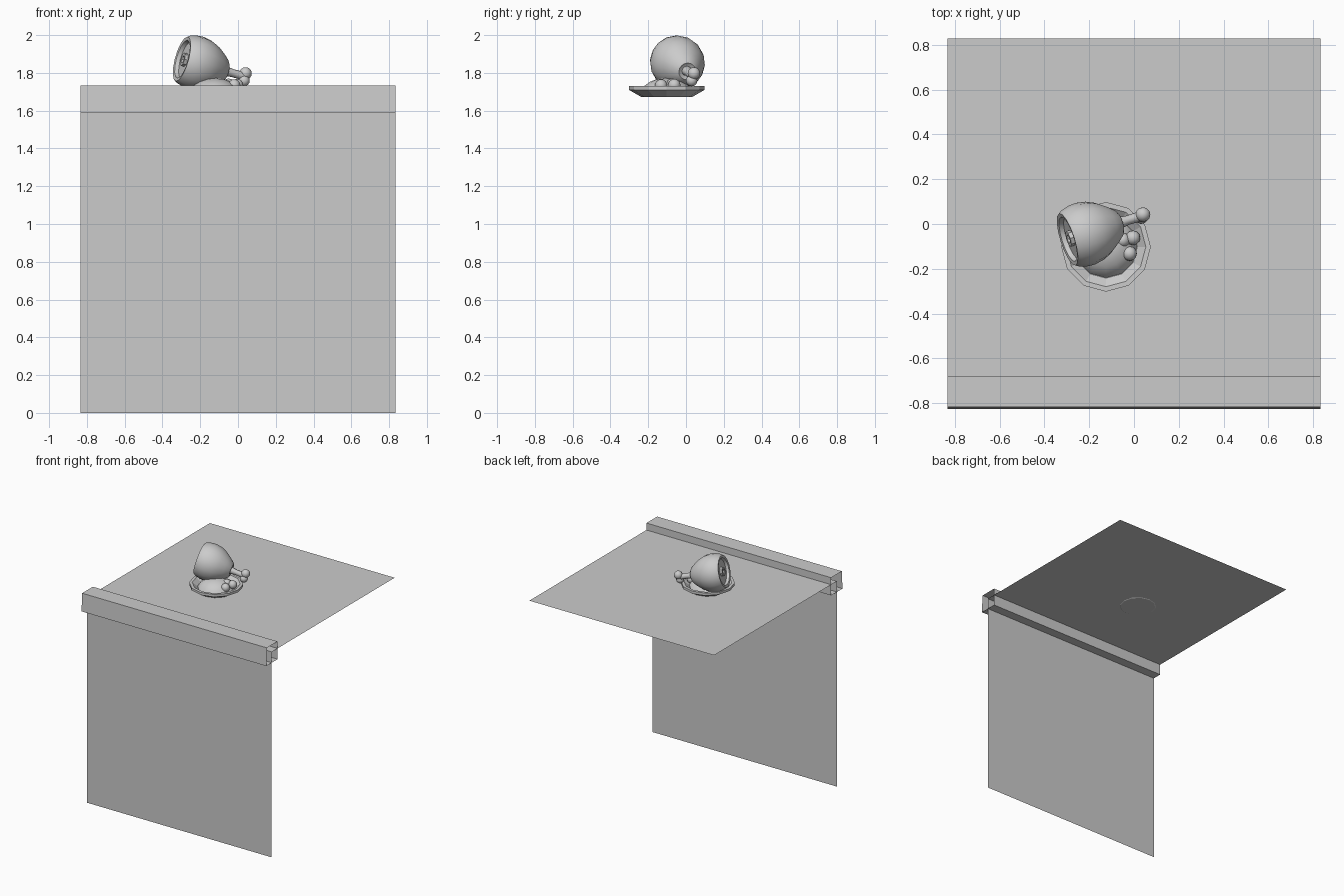
import bpy, bmesh, math
from mathutils import Vector

if "Cube" in bpy.data.objects:
    bpy.data.objects.remove(bpy.data.objects["Cube"])


def finish(bm, name, smooth=None):
    bmesh.ops.remove_doubles(bm, verts=bm.verts, dist=1e-5)
    bmesh.ops.recalc_face_normals(bm, faces=bm.faces)
    me = bpy.data.meshes.new(name)
    bm.to_mesh(me)
    bm.free()
    ob = bpy.data.objects.new(name, me)
    bpy.context.collection.objects.link(ob)
    if smooth:
        bpy.ops.object.select_all(action='DESELECT')
        bpy.context.view_layer.objects.active = ob
        ob.select_set(True)
        bpy.ops.object.shade_smooth_by_angle(angle=math.radians(smooth))
    return ob


def sweep_x(name, profile, half, closed):
    """Extrude a (y, z) profile along x, leaving the ends open."""
    bm = bmesh.new()
    rows = [[bm.verts.new((x, y, z)) for y, z in profile] for x in (-half, half)]
    n = len(profile)
    for i in range(n if closed else n - 1):
        j = (i + 1) % n
        bm.faces.new((rows[0][i], rows[1][i], rows[1][j], rows[0][j]))
    return finish(bm, name)


def lathe(name, profile, segs, origin, axis=(0, 0, 1), smooth=None):
    """Spin a (radius, distance) profile around an axis."""
    bm = bmesh.new()
    vs = [bm.verts.new((r, 0, t)) for r, t in profile]
    edges = [bm.edges.new(p) for p in zip(vs, vs[1:])]
    bmesh.ops.spin(bm, geom=vs + edges, cent=(0, 0, 0), axis=(0, 0, 1),
                   angle=math.tau, steps=segs, use_duplicate=False)
    ob = finish(bm, name, smooth)
    ob.location = origin
    ob.rotation_mode = 'QUATERNION'
    ob.rotation_quaternion = Vector(axis).to_track_quat('Z', 'Y')
    return ob


def ball(name, pos, r):
    bm = bmesh.new()
    bmesh.ops.create_uvsphere(bm, u_segments=12, v_segments=8, radius=r)
    finish(bm, name, 60).location = pos


# Counter: thin front panel and top sheet, with an open-ended edge trim
W = 0.833
sweep_x("counter_front_panel", [(-0.755, 0), (-0.755, 1.675)], W, False)
sweep_x("counter_top", [(-0.755, 1.675), (0.828, 1.675)], W, False)
sweep_x("counter_edge_trim",
        [(-0.826, 1.587), (-0.818, 1.732), (-0.68, 1.732), (-0.68, 1.587)], W, True)

# Twelve-sided plate with a mound of side dish
plate = (-0.125, -0.102, 0)
lathe("plate", [(0, 1.672), (0.134, 1.672), (0.2, 1.71), (0.2, 1.73),
                (0.178, 1.73), (0.14, 1.7), (0, 1.7)], 12, plate)
lathe("mound", [(0.138, 1.70), (0.122, 1.728), (0.09, 1.752), (0.05, 1.768),
                (0, 1.773)], 12, plate, smooth=60)

# Small round vegetables
for i, p in enumerate([(-0.005, -0.062, 1.735), (-0.02, -0.132, 1.733),
                       (-0.05, -0.072, 1.737)]):
    ball(f"vegetable_{i + 1}", p, 0.033)

# Meat joint: recessed cut face, rounded body tapering to the bone
start, axis = Vector((-0.295, -0.068, 1.873)), Vector((0.33, 0.105, -0.092))
lathe("meat", [(0, 0.02), (0.098, 0.02), (0.104, 0), (0.122, -0.003), (0.132, 0.012),
               (0.142, 0.05), (0.144, 0.085), (0.136, 0.13), (0.118, 0.17),
               (0.09, 0.21), (0.062, 0.243), (0.046, 0.253), (0.03, 0.245), (0, 0.245)],
      16, start, axis, 45)
lathe("cut_bone_ring", [(0.036, 0.022), (0.036, 0.002), (0.02, 0.002), (0.02, 0.016),
                        (0, 0.016)], 8, start, axis, 30)

# Bone handle with two knuckles
lathe("bone_shaft", [(0, 0.24), (0.028, 0.24), (0.021, 0.29), (0.023, 0.36), (0, 0.365)],
      8, start, axis, 45)
ball("bone_knuckle_upper", (0.04, 0.042, 1.797), 0.033)
ball("bone_knuckle_lower", (0.032, 0.03, 1.759), 0.03)
